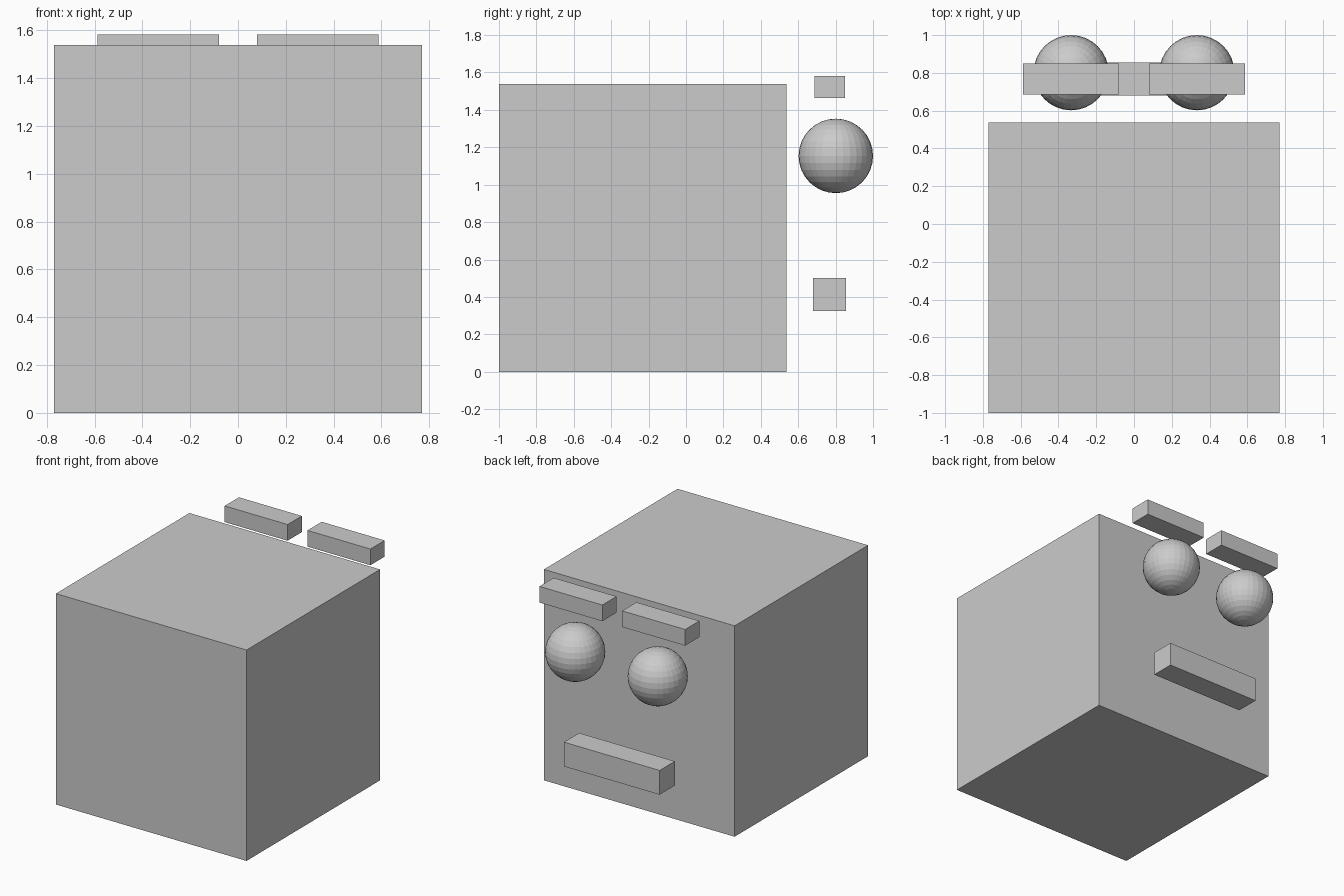
import bpy

if "Cube" in bpy.data.objects:
    bpy.data.objects.remove(bpy.data.objects["Cube"])


def box(name, lo, hi):
    """Axis-aligned box between two corners."""
    mid = [(a + b) / 2 for a, b in zip(lo, hi)]
    bpy.ops.mesh.primitive_cube_add(size=1, location=mid)
    ob = bpy.context.object
    ob.name = name
    ob.scale = [b - a for a, b in zip(lo, hi)]
    bpy.ops.object.transform_apply(location=False, rotation=False, scale=True)
    return ob


# Head block
box("head", (-0.769, -1.0, 0.0), (0.769, 0.538, 1.538))

# Mouth bar floating off the back face
box("mouth", (-0.386, 0.68, 0.325), (0.386, 0.855, 0.502))

# Mirrored eyes and eyebrows
for side, s in (("left", -1), ("right", 1)):
    bpy.ops.mesh.primitive_uv_sphere_add(segments=32, ring_count=16, radius=0.199,
                                         location=(s * 0.333, 0.801, 1.154))
    bpy.context.object.name = side + "_eye"
    x0, x1 = sorted((s * 0.08, s * 0.588))
    box(side + "_eyebrow", (x0, 0.686, 1.464), (x1, 0.85, 1.582))
